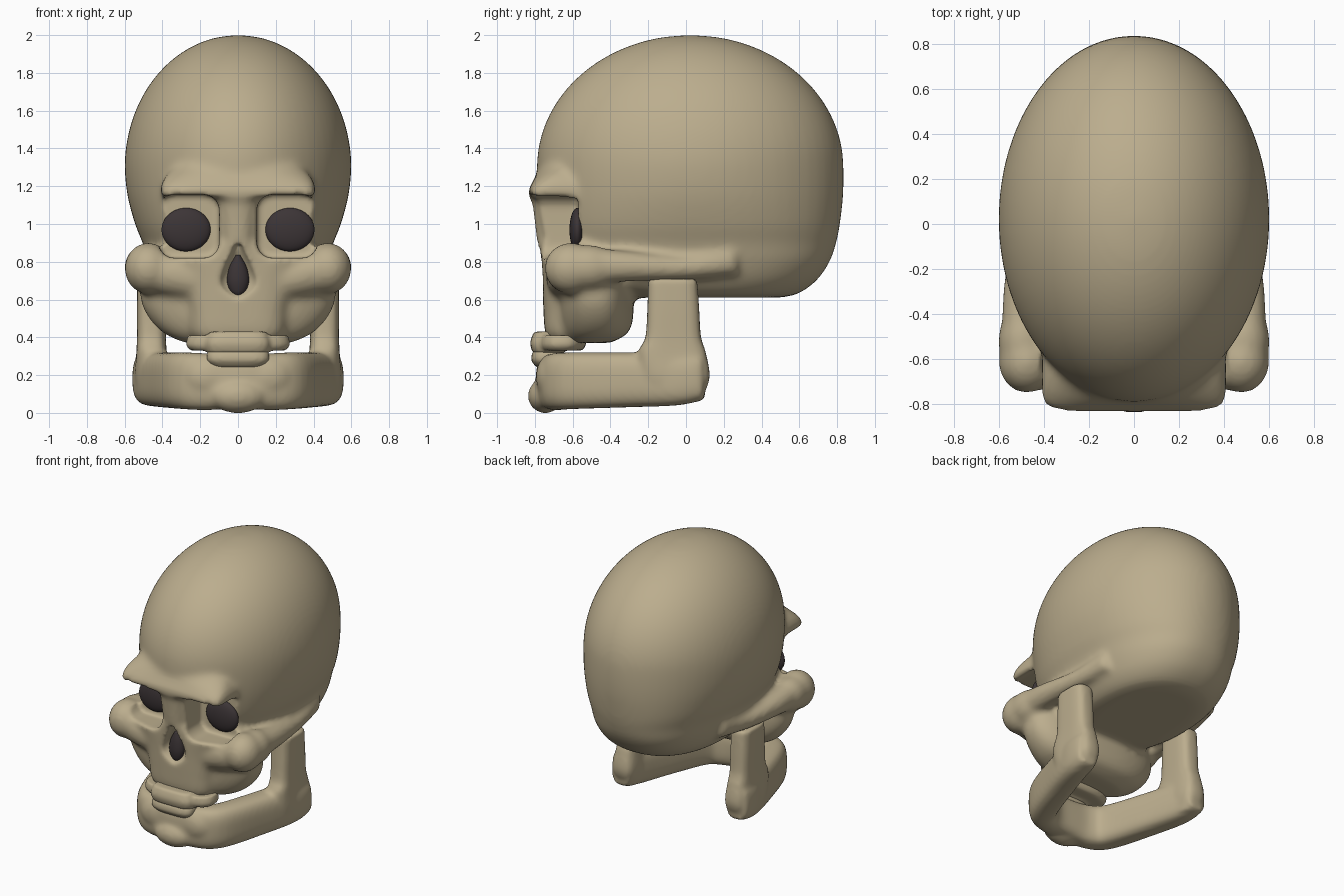
import bpy, bmesh
from math import sin, cos, pi, copysign
from mathutils import Vector, Matrix

if "Cube" in bpy.data.objects:
    bpy.data.objects.remove(bpy.data.objects["Cube"])

SIDES = (1, -1)
UP = Vector((0, 0, 1))


def material(name, rgb):
    mat = bpy.data.materials.new(name)
    mat.use_nodes = True
    mat.diffuse_color = (*rgb, 1)
    shader = next(n for n in mat.node_tree.nodes if n.type == "BSDF_PRINCIPLED")
    shader.inputs["Base Color"].default_value = (*rgb, 1)
    shader.inputs["Roughness"].default_value = 0.7
    return mat


bone = material("bone", (0.5, 0.42, 0.27))
dark = material("dark hollow", (0.045, 0.035, 0.037))


def spline(rows, steps=6):
    """Smooth curve through rows of numbers."""
    p = [Vector(r) for r in rows]
    p = [p[0]] + p + [p[-1]]
    out = []
    for a, b, c, d in zip(p, p[1:], p[2:], p[3:]):
        for i in range(steps):
            t = i / steps
            out.append((b * 2 + (c - a) * t + (a * 2 - b * 5 + c * 4 - d) * t ** 2
                        + (b * 3 - a - c * 3 + d) * t ** 3) * 0.5)
    return out + [p[-1]]


def ring(bm, center, u, v, power, count=64):
    """Superellipse cross-section."""
    verts = []
    for i in range(count):
        c, s = cos(2 * pi * i / count), sin(2 * pi * i / count)
        verts.append(bm.verts.new(center + u * copysign(abs(c) ** (2 / power), c)
                                  + v * copysign(abs(s) ** (2 / power), s)))
    return verts


def loft(bm, rings):
    for low, high in zip(rings, rings[1:]):
        for i in range(len(low)):
            bm.faces.new((low[i - 1], low[i], high[i], high[i - 1]))
    bm.faces.new(rings[0][::-1])
    bm.faces.new(rings[-1])


def stack(bm, rows, power=2, x=0):
    """Level sections: height, front, back, half width, own power if it varies."""
    loft(bm, [ring(bm, Vector((x, (f + b) / 2, z)), Vector((w, 0, 0)),
                   Vector((0, (b - f) / 2, 0)), own[0] if own else power)
              for z, f, b, w, *own in spline(rows)])


def tube(bm, rows, power=2):
    """Path sections: x, y, z, half thickness, half height."""
    pts = spline(rows)
    rings = []
    for i, p in enumerate(pts):
        along = (pts[min(i + 1, len(pts) - 1)] - pts[max(i - 1, 0)]).to_3d()
        side = along.cross(UP).normalized()
        rings.append(ring(bm, p.to_3d(), side * p[3],
                          side.cross(along).normalized() * p[4], power))
    loft(bm, rings)


def blob(bm, center, radii):
    bmesh.ops.create_icosphere(bm, subdivisions=4, radius=1, matrix=Matrix.Translation(center)
                               @ Matrix.Diagonal((*radii, 1)))


def make(name, bm, mat=None):
    bmesh.ops.recalc_face_normals(bm, faces=bm.faces)
    for f in bm.faces:
        f.smooth = True
    mesh = bpy.data.meshes.new(name)
    bm.to_mesh(mesh)
    bm.free()
    obj = bpy.data.objects.new(name, mesh)
    bpy.context.scene.collection.objects.link(obj)
    if mat:
        mesh.materials.append(mat)
    return obj


def fuse(obj, voxel, rounds):
    """Merge overlapping forms into one soft surface."""
    mod = obj.modifiers.new("fuse", "REMESH")
    mod.mode = "VOXEL"
    mod.voxel_size = voxel
    mod.use_smooth_shade = True
    mod = obj.modifiers.new("soften", "SMOOTH")
    mod.factor = 0.5
    mod.iterations = rounds


def bake(obj, mat):
    bpy.context.view_layer.update()
    graph = bpy.context.evaluated_depsgraph_get()
    mesh = bpy.data.meshes.new_from_object(obj.evaluated_get(graph))
    obj.modifiers.clear()
    obj.data = mesh
    mesh.name = obj.name
    mesh.materials.clear()
    mesh.materials.append(mat)
    for f in mesh.polygons:
        f.material_index = 0
        f.use_smooth = True


# Cranium: full, squarer base and domed top
bm = bmesh.new()
rows = [(0.61, -0.3, 0.49, 0.27, 2.3), (0.63, -0.45, 0.59, 0.36, 2.3), (0.7, -0.6, 0.69, 0.43, 2.3),
        (0.8, -0.7, 0.76, 0.475, 2.3), (0.9, -0.74, 0.795, 0.505, 2.2),
        (1.0, -0.765, 0.815, 0.545, 2.15), (1.15, -0.785, 0.832, 0.585, 2.05)]
for i in range(10):
    a = i / 9 * pi / 2 * 0.985
    r = cos(a)
    rows.append((1.3 + 0.7 * sin(a), 0.022 - 0.812 * r, 0.022 + 0.812 * r, 0.6 * r, 2))
stack(bm, rows)

# Brow ridge and nose bridge
stack(bm, [(1.14, -0.835, -0.52, 0.41, 6), (1.19, -0.83, -0.52, 0.41, 6),
           (1.235, -0.805, -0.52, 0.395, 4), (1.28, -0.785, -0.52, 0.36, 2.3),
           (1.33, -0.76, -0.52, 0.3, 2)])
stack(bm, [(0.8, -0.775, -0.5, 0.09), (1.0, -0.8, -0.5, 0.09), (1.18, -0.82, -0.5, 0.12)], 3)

# Upper jaw: wide rear block with a narrower muzzle in front
stack(bm, [(0.37, -0.62, -0.4, 0.28), (0.42, -0.66, -0.31, 0.39), (0.5, -0.68, -0.28, 0.47),
           (0.6, -0.69, -0.28, 0.515), (0.7, -0.7, -0.28, 0.5), (0.82, -0.72, -0.3, 0.43),
           (0.9, -0.74, -0.3, 0.39)], 2.4)
stack(bm, [(0.37, -0.71, -0.4, 0.2), (0.42, -0.745, -0.4, 0.25), (0.55, -0.755, -0.4, 0.265),
           (0.7, -0.76, -0.4, 0.3), (0.82, -0.765, -0.4, 0.37), (0.9, -0.765, -0.4, 0.38)], 3.3)

# Cheekbones with arches running back
for s in SIDES:
    blob(bm, (s * 0.475, -0.61, 0.765), (0.126, 0.14, 0.137))
    blob(bm, (s * 0.49, -0.52, 0.77), (0.112, 0.16, 0.12))
    tube(bm, [(s * 0.22, -0.65, 0.7, 0.09, 0.1), (s * 0.36, -0.635, 0.735, 0.105, 0.115),
              (s * 0.48, -0.6, 0.765, 0.11, 0.125)])
    tube(bm, [(s * 0.49, -0.58, 0.78, 0.1, 0.11), (s * 0.5, -0.3, 0.775, 0.08, 0.08),
              (s * 0.47, 0, 0.77, 0.07, 0.065), (s * 0.44, 0.26, 0.81, 0.06, 0.08)])
skull = make("skull", bm)
fuse(skull, 0.018, 10)

# Eye socket and nose cutters
bm = bmesh.new()
for s in SIDES:
    bmesh.ops.create_cube(bm, size=1, matrix=Matrix.Translation((s * 0.26, -0.77, 0.988))
                          @ Matrix.Diagonal((0.32, 0.4, 0.335, 1)))
edges = [e for e in bm.edges if abs(e.verts[0].co.y - e.verts[1].co.y) > 0.1]
bmesh.ops.bevel(bm, geom=edges, offset=0.08, segments=6, profile=0.5, affect="EDGES")
sockets = make("socket_cutter", bm)

bm = bmesh.new()
stack(bm, [(0.61, -0.84, -0.74, 0.03), (0.67, -0.86, -0.7, 0.095),
           (0.75, -0.86, -0.69, 0.085), (0.9, -0.83, -0.74, 0.012)])
nostril = make("nose_cutter", bm)

for cutter in (sockets, nostril):
    cutter.hide_render = True
    mod = skull.modifiers.new("cut", "BOOLEAN")
    mod.operation = "DIFFERENCE"
    mod.object = cutter
fuse(skull, 0.015, 2)
bake(skull, bone)
for cutter in (sockets, nostril):
    bpy.data.objects.remove(cutter)

# Lower jaw: straight converging bodies, upright branches and chin
bm = bmesh.new()
left = [(0.16, -0.69, 0.165, 0.09, 0.15), (0.28, -0.61, 0.17, 0.1, 0.15),
        (0.39, -0.3, 0.175, 0.1, 0.145), (0.46, -0.05, 0.18, 0.095, 0.14),
        (0.475, 0.09, 0.19, 0.08, 0.12)]
right = [(-p[0], *p[1:]) for p in reversed(left)]
tube(bm, right + [(0, -0.705, 0.165, 0.09, 0.14)] + left, 3)
for s in SIDES:
    stack(bm, [(0.06, -0.17, 0.07, 0.06), (0.18, -0.22, 0.125, 0.088), (0.32, -0.25, 0.105, 0.08),
               (0.4, -0.215, 0.08, 0.077), (0.55, -0.205, 0.07, 0.077),
               (0.71, -0.2, 0.06, 0.075)], 3.5, s * 0.458)
    blob(bm, (s * 0.15, -0.71, 0.19), (0.14, 0.085, 0.12))
blob(bm, (0, -0.745, 0.09), (0.15, 0.092, 0.092))
jaw = make("lower_jaw", bm)
fuse(jaw, 0.016, 8)
bake(jaw, bone)

# Worn tooth rows
bm = bmesh.new()
stack(bm, [(0.33, -0.77, -0.55, 0.25), (0.36, -0.785, -0.53, 0.275), (0.41, -0.78, -0.53, 0.265)], 2.6)
stack(bm, [(0.315, -0.81, -0.65, 0.16), (0.37, -0.825, -0.65, 0.17), (0.43, -0.805, -0.65, 0.15)], 3.5)
upper = make("upper_teeth", bm)
fuse(upper, 0.012, 3)
bake(upper, bone)

bm = bmesh.new()
stack(bm, [(0.24, -0.79, -0.65, 0.13), (0.28, -0.82, -0.65, 0.165), (0.33, -0.81, -0.65, 0.16)], 3.5)
lower = make("lower_teeth", bm)
fuse(lower, 0.012, 3)
bake(lower, bone)

# Dark hollows of eyes and nose
for s, name in zip(SIDES, ("left_eye", "right_eye")):
    bm = bmesh.new()
    blob(bm, (s * 0.275, -0.575, 0.97), (0.13, 0.042, 0.115))
    make(name, bm, dark)
bm = bmesh.new()
stack(bm, [(0.62, -0.73, -0.69, 0.014), (0.645, -0.745, -0.68, 0.042), (0.7, -0.755, -0.67, 0.058),
           (0.77, -0.75, -0.68, 0.046), (0.835, -0.735, -0.7, 0.012)])
make("nose_hollow", bm, dark)
